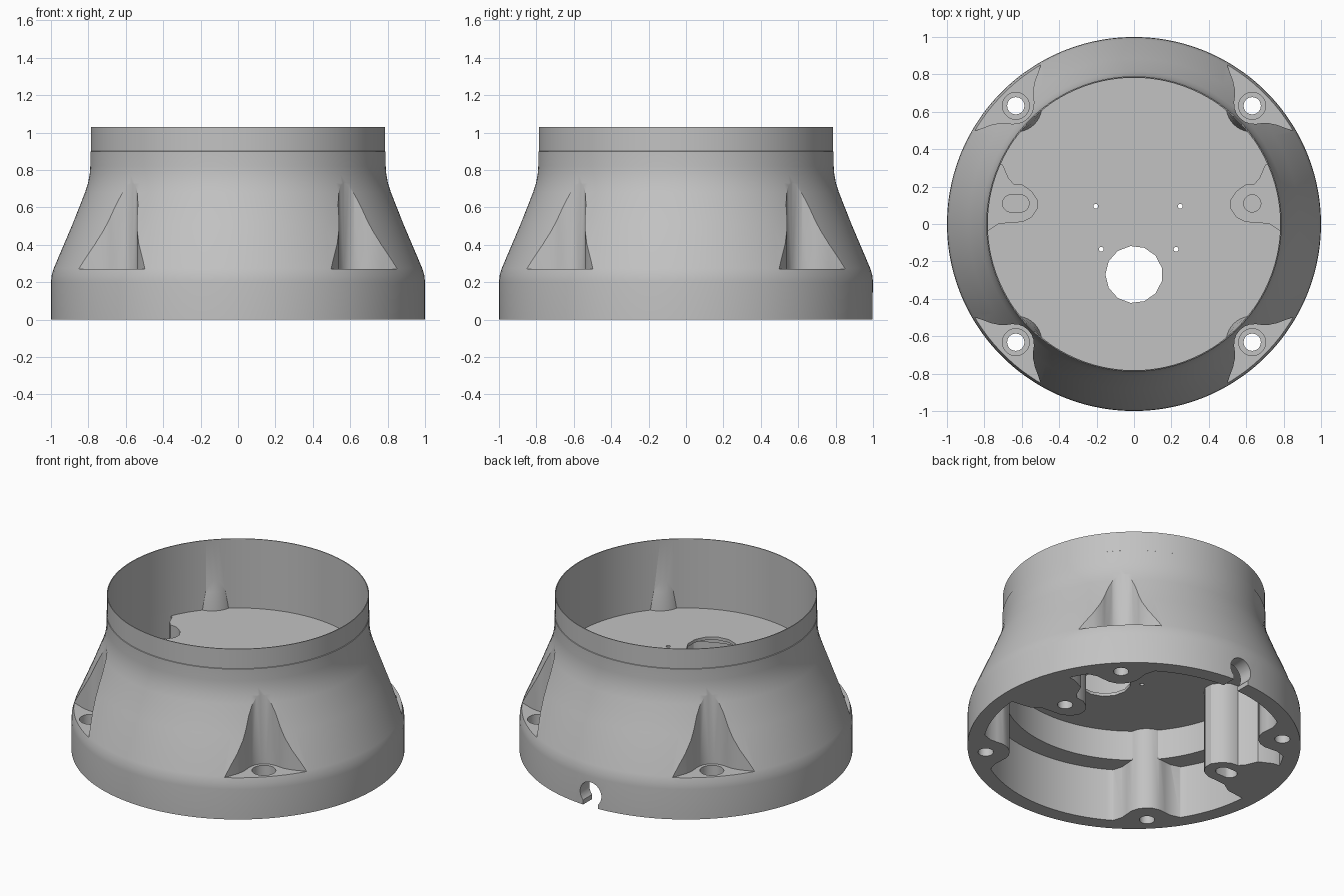
import bpy, bmesh, math

cube = bpy.data.objects.get("Cube")
if cube:
    bpy.data.objects.remove(cube, do_unlink=True)

grey = bpy.data.materials.new("plain_grey")
grey.use_nodes = True
grey.diffuse_color = (0.54, 0.54, 0.54, 1)
grey.node_tree.nodes["Principled BSDF"].inputs["Base Color"].default_value = (0.54, 0.54, 0.54, 1)


def finish(name, bm):
    bmesh.ops.recalc_face_normals(bm, faces=bm.faces)
    mesh = bpy.data.meshes.new(name)
    bm.to_mesh(mesh)
    bm.free()
    mesh.materials.append(grey)
    obj = bpy.data.objects.new(name, mesh)
    bpy.context.collection.objects.link(obj)
    return obj


def loft(name, rings):
    """Closed solid through equal-length rings of 3D points."""
    bm = bmesh.new()
    rings = [[bm.verts.new(p) for p in ring] for ring in rings]
    for a, b in zip(rings, rings[1:]):
        for i in range(len(a)):
            j = (i + 1) % len(a)
            bm.faces.new((a[i], a[j], b[j], b[i]))
    bm.faces.new(rings[0])
    bm.faces.new(rings[-1])
    return finish(name, bm)


def circle(x, y, r, n=32, stretch=0):
    """Circle outline; stretch pulls it into a slot along x."""
    pts = []
    for i in range(n):
        a = math.tau * (i + 0.5) / n
        c = math.cos(a)
        pts.append((x + r * c + math.copysign(stretch, c), y + r * math.sin(a)))
    return pts


def lathe(name, profile, x=0, y=0, n=128):
    return loft(name, [[(px, py, z) for px, py in circle(x, y, r, n)] for r, z in profile])


def prism(name, outline, z0, z1):
    return loft(name, [[(x, y, z) for x, y in outline] for z in (z0, z1)])


def boolean(target, tool, kind="DIFFERENCE"):
    mod = target.modifiers.new("cut", "BOOLEAN")
    mod.operation = kind
    mod.solver = "EXACT"
    mod.object = tool
    bpy.context.view_layer.objects.active = target
    bpy.ops.object.modifier_apply(modifier=mod.name)


def cut(target, tool, kind="DIFFERENCE"):
    boolean(target, tool, kind)
    bpy.data.objects.remove(tool, do_unlink=True)


def diagonal(half, sx, sy):
    """Mirror a (distance, side) half outline across a diagonal of the plan."""
    k = math.sqrt(0.5)
    full = half + [(d, -s) for d, s in reversed(half[1:])]
    return [(sx * k * (d + s), sy * k * (d - s)) for d, s in full]


# Outer shell, the straight bore above the plate and the stepped hollow below it
body = lathe("housing", [(1, 0), (1, 0.2), (0.997, 0.235), (0.985, 0.275), (0.885, 0.51),
                         (0.818, 0.68), (0.802, 0.73), (0.793, 0.78), (0.79, 0.82),
                         (0.79, 0.898), (0.787, 0.9), (0.787, 1.03)])
upper = lathe("upper_hollow", [(0.783, 0.57), (0.781, 1.2)])
lower = lathe("lower_hollow", [(0.905, -0.05), (0.905, 0.35), (0.78, 0.35), (0.78, 0.55)])

# Flared screw pillars below the plate, tapered bumps above it
corners = [(sx, sy) for sx in (-1, 1) for sy in (-1, 1)]
S = 0.632
pillar = [(0.75, 0), (0.757, 0.045), (0.78, 0.085), (0.815, 0.115), (0.85, 0.145),
          (0.88, 0.2), (0.9, 0.28), (1.2, 0.55)]
for sx, sy in corners:
    cut(lower, prism("pillar", diagonal(pillar, sx, sy), -0.1, 0.7))
    cut(upper, lathe("bump", [(0.142, 0.4), (0.14, 0.57), (0.128, 0.69), (0.108, 0.78)],
                     S * sx, S * sy, 48))

# Two hollow side towers: walls standing in the lower hollow, wells open from above
tower = [(1.1, 0.4), (0.78, 0.36), (0.70, 0.32), (0.67, 0.25), (0.64, 0.215),
         (0.59, 0.21), (0.54, 0.175), (0.51, 0.13), (0.51, 0.08), (0.54, 0.035),
         (0.59, 0.01), (0.66, 0.005), (0.72, 0), (0.78, -0.04), (1.1, -0.08)]


def tower_outline(side, scale):
    return [(side * (0.8 + (x - 0.8) * scale), 0.13 + (y - 0.13) * scale) for x, y in tower]


for side in (-1, 1):
    cut(lower, prism("tower", tower_outline(side, 1.06), -0.1, 0.7))
cut(body, upper)
cut(body, lower)
for side, stretch in ((-1, 0.025), (1, 0)):
    well = prism("well", tower_outline(side, 0.97), 0.2, 0.6)
    cut(well, lathe("well_limit", [(0.783, 0.1), (0.783, 0.7)]), "INTERSECT")
    cut(body, well)
    # Blind holes: slot on one side, round on the other
    hole = circle(S * side, 0.11, 0.046, 32, stretch)
    cut(body, prism("well_recess", hole, 0.16, 0.3))
    cut(body, prism("tower_hole", hole, -0.1, 0.13))

# Flared screw pockets, counterbores and through holes
pocket = [(0.801, 0), (0.805, 0.03), (0.818, 0.058), (0.84, 0.083), (0.865, 0.102),
          (0.89, 0.127), (0.915, 0.165), (0.947, 0.235), (1.0, 0.345), (1.2, 0.55)]
for sx, sy in corners:
    cut(body, prism("pocket", diagonal(pocket, sx, sy), 0.27, 0.765))
    x, y = S * sx, S * sy
    cut(body, prism("counterbore", circle(x, y, 0.072), 0.2, 0.275))
    cut(body, prism("screw_hole", circle(x, y, 0.046), -0.1, 0.25))

# Openings in the inner plate
cut(body, prism("cable_opening", circle(0, -0.27, 0.153, 13), 0.45, 0.63))
for x, y in ((-0.205, 0.095), (0.247, 0.095), (-0.175, -0.135), (0.225, -0.135)):
    cut(body, prism("pin_hole", circle(x, y, 0.013, 12), 0.45, 0.63))

# Cable notch through the rear rim: round bore with a narrower mouth
bore = prism("notch_bore", circle(0, 0.085, 0.078), -1.15, -0.86)
bore.rotation_euler.x = math.pi / 2
mouth = prism("notch_mouth", [(-0.055, 0.86), (0.055, 0.86), (0.055, 1.15), (-0.055, 1.15)], -0.1, 0.06)
bpy.context.view_layer.update()
cut(body, bore)
cut(body, mouth)

# Smooth shading with crisp edges
bpy.ops.object.select_all(action="DESELECT")
body.select_set(True)
bpy.context.view_layer.objects.active = body
bpy.ops.object.shade_smooth_by_angle(angle=math.radians(32))
